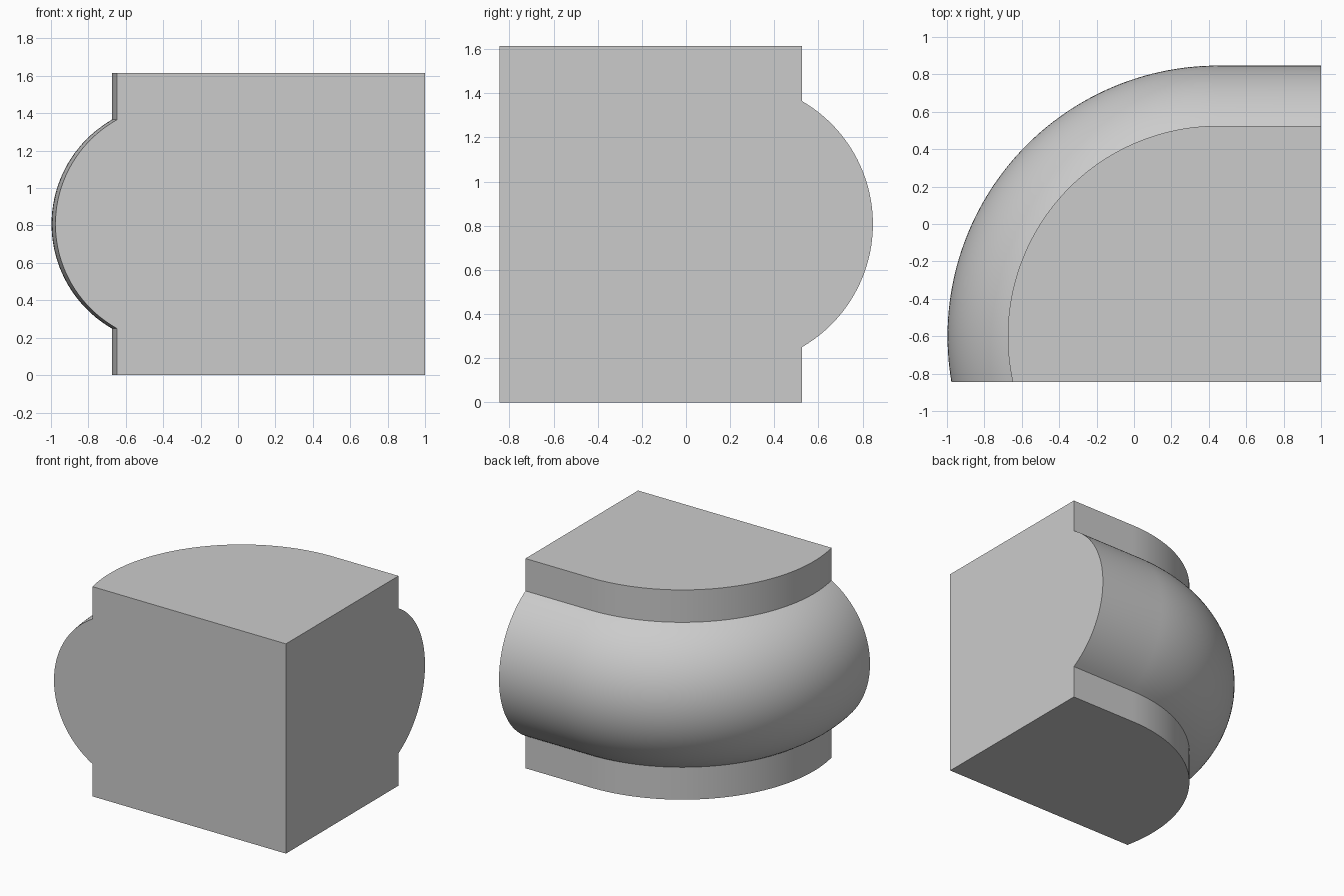
import bpy, bmesh
from math import sin, cos, asin, pi, radians

cube = bpy.data.objects.get("Cube")
if cube:
    bpy.data.objects.remove(cube)

HEIGHT = 1.615
FRONT, SIDE = -0.845, 1.0        # flat cut planes
CX, CY, RADIUS = 0.45, -0.60, 1.125  # centre and radius of the rounded corner
BULGE_R, BULGE_IN, HALF = 0.644, 0.322, 0.558
ARC_STEPS, BULGE_STEPS = 64, 40


def outline(offset):
    """Plan outline: square inner corner, straight back wall, rounded corner."""
    r = RADIUS + offset
    end = pi + asin((CY - FRONT) / r)
    points = [(SIDE, FRONT), (SIDE, CY + r)]
    for i in range(ARC_STEPS + 1):
        a = pi / 2 + (end - pi / 2) * i / ARC_STEPS
        points.append((CX + r * cos(a), CY + r * sin(a)))
    return points


# Vertical profile: plain band, half-round bulge, plain band
profile = [(0, 0)]
sweep = asin(HALF / BULGE_R)
for i in range(BULGE_STEPS + 1):
    a = -sweep + 2 * sweep * i / BULGE_STEPS
    profile.append((max(0, BULGE_R * cos(a) - BULGE_IN), HEIGHT / 2 + BULGE_R * sin(a)))
profile.append((0, HEIGHT))

# Stack the outlines and skin them
bm = bmesh.new()
rings = [[bm.verts.new((x, y, z)) for x, y in outline(d)] for d, z in profile]
for low, high in zip(rings, rings[1:]):
    for i in range(len(low)):
        j = (i + 1) % len(low)
        bm.faces.new((low[i], low[j], high[j], high[i]))
bm.faces.new(rings[0][::-1])
bm.faces.new(rings[-1])

# Merge the strips of the two flat cut sides into single faces
for axis, plane in ((1, FRONT), (0, SIDE)):
    flat = [f for f in bm.faces if all(abs(v.co[axis] - plane) < 1e-4 for v in f.verts)]
    bmesh.ops.dissolve_faces(bm, faces=flat, use_verts=True)
bmesh.ops.recalc_face_normals(bm, faces=bm.faces)

mesh = bpy.data.meshes.new("rounded_corner_moulding")
bm.to_mesh(mesh)
bm.free()
moulding = bpy.data.objects.new("rounded_corner_moulding", mesh)
bpy.context.collection.objects.link(moulding)

# Single grey material
grey = bpy.data.materials.new("light_grey")
grey.use_nodes = True
colour = (0.6, 0.6, 0.6, 1)
grey.diffuse_color = colour
grey.node_tree.nodes["Principled BSDF"].inputs["Base Color"].default_value = colour
mesh.materials.append(grey)

# Smooth the curved walls, keep the rims sharp
bpy.ops.object.select_all(action="DESELECT")
moulding.select_set(True)
bpy.context.view_layer.objects.active = moulding
bpy.ops.object.shade_smooth_by_angle(angle=radians(25))
